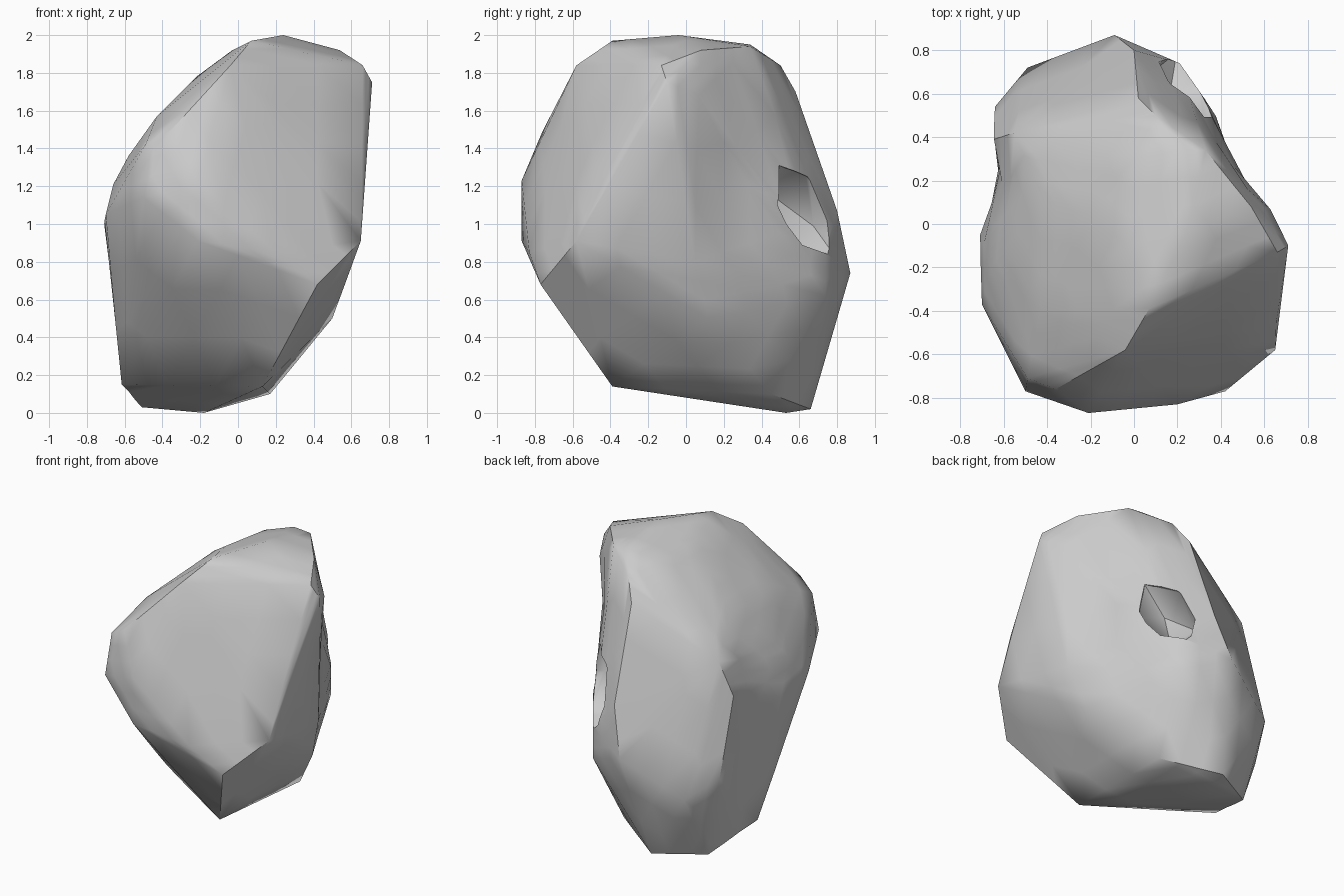
import bpy, bmesh, math
from mathutils import Vector, Matrix

if "Cube" in bpy.data.objects:
    bpy.data.objects.remove(bpy.data.objects["Cube"])

# corner points of the boulder, hull-wrapped below
CORNERS = [
    # underside
    (.13, -.39, .14), (.17, .45, .10), (-.19, .66, .02), (-.18, .53, 0), (-.51, .48, .03), (-.62, .08, .15),
    # front belly
    (.42, -.77, .68), (.65, -.58, .91), (.20, -.83, .85), (-.21, -.87, .91), (-.21, -.87, 1.23),
    (-.50, -.77, 1.14), (-.49, -.71, 1.42), (-.36, -.76, 1.49), (-.04, -.58, 1.84), (.07, -.39, 1.97),
    # right side
    (.655, -.45, 1.22), (.71, -.10, 1.75), (.66, -.13, 1.84), (.63, .07, 1.68), (.50, .12, .50),
    (.54, .08, 1.92), (.60, .05, .80),
    # crown
    (.24, -.04, 2.0), (.33, .34, 1.94), (.20, .34, 1.95), (.0, .30, 1.89), (.10, .50, 1.84),
    (-.03, -.1, 1.92), (-.22, .05, 1.78),
    # back
    (-.09, .87, .74), (.21, .74, .62), (.21, .74, .85), (.00, .80, 1.07), (.38, .50, .95), (.02, .58, 1.70),
    (-.49, .72, .50), (-.64, .54, .62), (-.57, .53, .30), (-.55, .42, 1.38),
    # left side
    (-.65, .39, 1.15), (-.71, -.05, 1.0), (-.70, -.37, 1.05), (-.66, -.2, 1.21), (-.58, -.1, 1.36),
    (-.43, -.4, 1.57), (-.43, .1, 1.57),
]


def dent(bm, center, push, radii):
    """Push the surface with a soft falloff around a point."""
    for v in bm.verts:
        d = v.co - Vector(center)
        q = sum((d[i] / radii[i]) ** 2 for i in range(3))
        v.co += Vector(push) * math.exp(-q)


# rock body
bm = bmesh.new()
for p in CORNERS:
    bm.verts.new(p)
res = bmesh.ops.convex_hull(bm, input=bm.verts[:])
junk = [g for g in set(res["geom_interior"] + res["geom_unused"]) if isinstance(g, bmesh.types.BMVert)]
bmesh.ops.delete(bm, geom=junk, context='VERTS')
bmesh.ops.subdivide_edges(bm, edges=bm.edges[:], cuts=2, use_grid_fill=True)
bmesh.ops.triangulate(bm, faces=bm.faces[:])
dent(bm, (-.67, .20, .80), (.09, 0, 0), (.2, .13, .45))    # groove on the left
dent(bm, (.55, .28, 1.2), (-.05, -.03, 0), (.2, .18, .4))  # slight hollow on the right
bmesh.ops.recalc_face_normals(bm, faces=bm.faces[:])
mesh = bpy.data.meshes.new("rock")
bm.to_mesh(mesh)
bm.free()
rock = bpy.data.objects.new("rock", mesh)
bpy.context.collection.objects.link(rock)

# chipped hollow at the back right
n = Vector((.80, .58, .15)).normalized()
a = Vector((-.25, .46, -.80))
a = (a - n * a.dot(n)).normalized()
b = a.cross(n)
frame = Matrix((n, b, a)).transposed().to_4x4()
bpy.ops.mesh.primitive_ico_sphere_add(subdivisions=1, radius=1)
cutter = bpy.context.object
cutter.name = "hollow_cutter"
cutter.hide_render = True
cutter.matrix_world = (Matrix.Translation((.26, .64, 1.07)) @ frame
                       @ Matrix.Diagonal((.22, .18, .29, 1)))
bpy.context.view_layer.update()

bpy.ops.object.select_all(action='DESELECT')
rock.select_set(True)
bpy.context.view_layer.objects.active = rock
mod = rock.modifiers.new("hollow", 'BOOLEAN')
mod.operation = 'DIFFERENCE'
mod.solver = 'EXACT'
mod.object = cutter
bpy.ops.object.modifier_apply(modifier=mod.name)
bpy.data.objects.remove(cutter)
bpy.ops.object.shade_smooth_by_angle(angle=math.radians(44))
